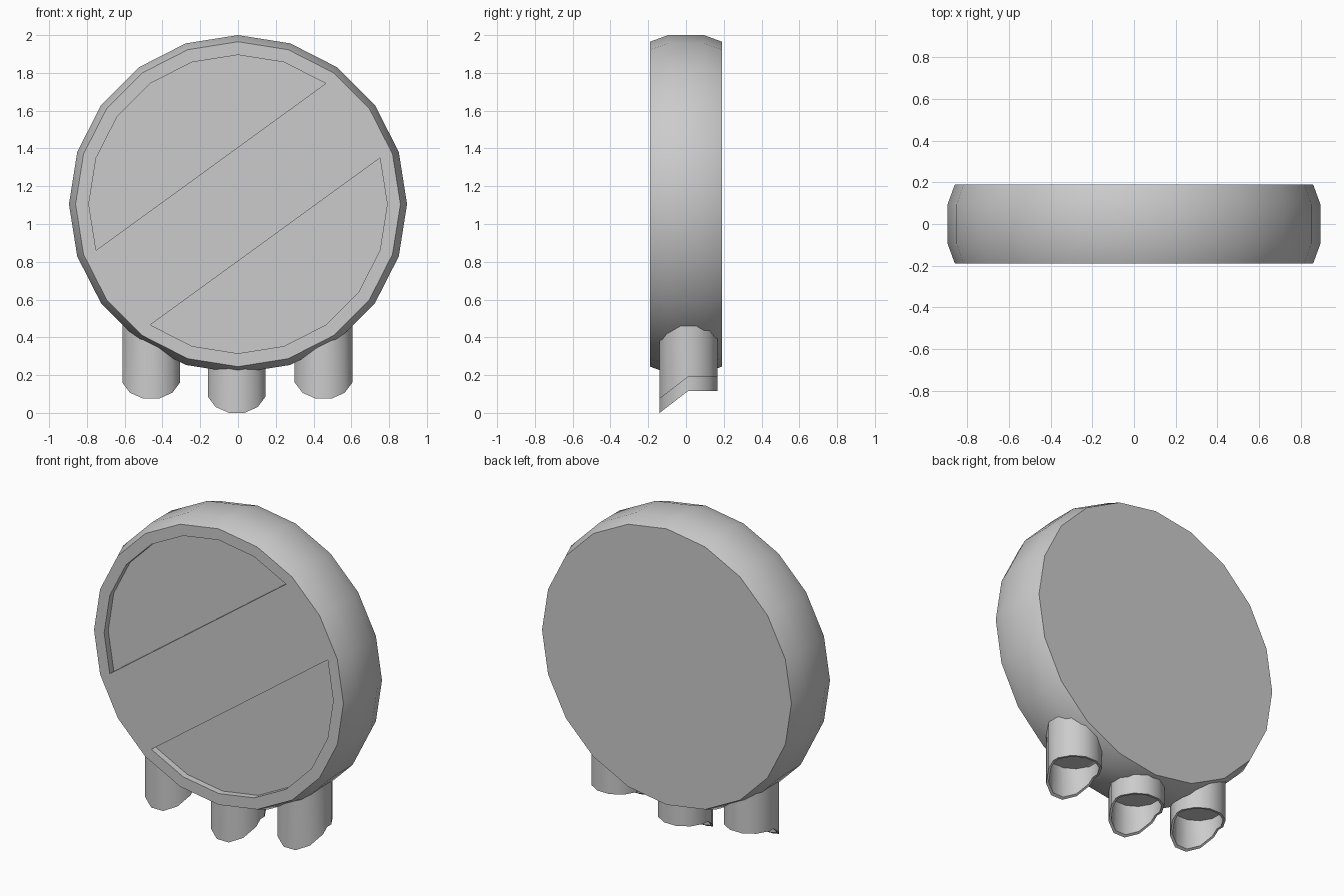
import bpy, bmesh, math

if "Cube" in bpy.data.objects:
    bpy.data.objects.remove(bpy.data.objects["Cube"])

def make(name, bm, angle):
    bmesh.ops.recalc_face_normals(bm, faces=bm.faces)
    me = bpy.data.meshes.new(name)
    bm.to_mesh(me)
    bm.free()
    ob = bpy.data.objects.new(name, me)
    bpy.context.collection.objects.link(ob)
    bpy.ops.object.select_all(action='DESELECT')
    ob.select_set(True)
    bpy.context.view_layer.objects.active = ob
    bpy.ops.object.shade_smooth_by_angle(angle=math.radians(angle))
    return ob

def bridge(bm, a, b):
    n = len(a)
    for i in range(n):
        bm.faces.new((a[i], a[(i + 1) % n], b[(i + 1) % n], b[i]))

# Round sign body: chamfered 20-sided disc with two recessed panels beside a diagonal bar
N, CZ = 20, 1.105
bm = bmesh.new()
rings = []
for r, y in [(0.86, 0.19), (0.895, 0.095), (0.895, -0.095), (0.86, -0.19), (0.79, -0.19)]:
    rings.append([bm.verts.new((r * math.cos(math.tau * k / N), y,
                                CZ + r * math.sin(math.tau * k / N))) for k in range(N)])
for a, b in zip(rings, rings[1:]):
    bridge(bm, a, b)
bm.faces.new(rings[0])
inner = rings[-1]
bm.faces.new([inner[k] for k in (1, 2, 3, 11, 12, 13)])   # diagonal bar
for start in (3, 13):                                     # recessed panels
    edge = [inner[(start + k) % N] for k in range(9)]
    floor = [bm.verts.new((v.co.x, v.co.y + 0.04, v.co.z)) for v in edge]
    bridge(bm, edge, floor)
    bm.faces.new(floor)
make("round_sign_body", bm, 35)

# Hollow pegs: flat rear rim, front half slanting down
def peg(name, cx, base):
    bm = bmesh.new()
    cy, flat, R = 0.013, 0.117, 0.158
    apothem = R * math.cos(math.radians(15))
    angs = [15 + 30 * k for k in range(12)] + [0, 180]
    def ring(scale, height=None):
        out = []
        for a in sorted(angs):
            r = (apothem if a in (0, 180) else R) * scale
            x, y = r * math.cos(math.radians(a)), r * math.sin(math.radians(a))
            z = base + flat + min(0.0, y) * flat / apothem if height is None else height
            out.append(bm.verts.new((cx + x, cy + y, z)))
        return out
    loops = [ring(1, 0.5), ring(1), ring(0.91), ring(0.91, base + flat + 0.085)]
    for a, b in zip(loops, loops[1:]):
        bridge(bm, a, b)
    bm.faces.new(loops[0])
    bm.faces.new(loops[-1])
    make(name, bm, 40)

for name, x, base in [("left_peg", -0.46, 0.075), ("middle_peg", -0.007, 0.0),
                      ("right_peg", 0.453, 0.075)]:
    peg(name, x, base)
